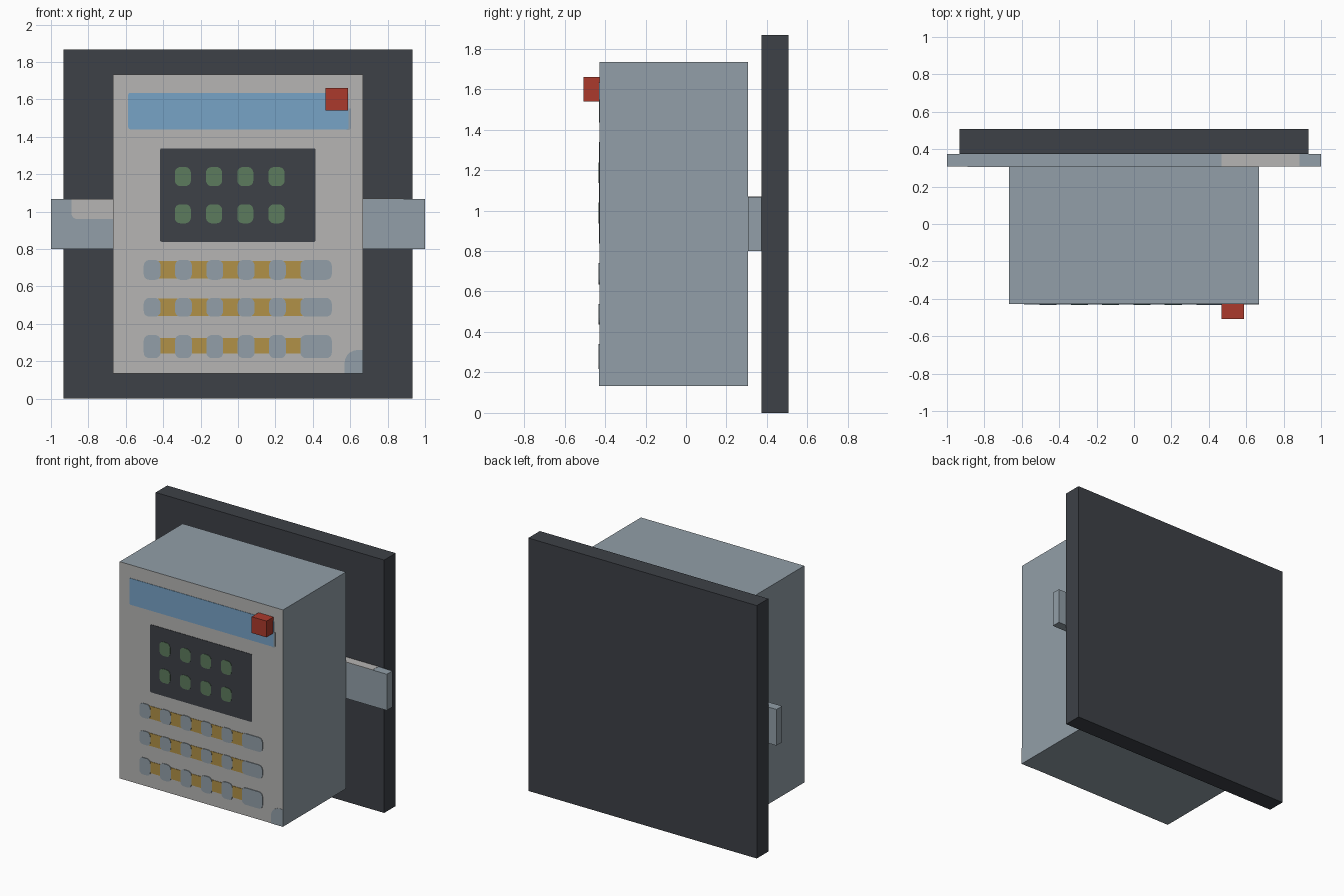
import bpy, bmesh, math

if "Cube" in bpy.data.objects:
    bpy.data.objects.remove(bpy.data.objects["Cube"])


def linear(c):
    return c / 12.92 if c <= 0.04045 else ((c + 0.055) / 1.055) ** 2.4


def material(name, hex_code):
    m = bpy.data.materials.new(name)
    rgb = [linear(int(hex_code[i:i + 2], 16) / 255) for i in (0, 2, 4)]
    m.diffuse_color = (*rgb, 1)
    m.use_nodes = True
    m.node_tree.nodes["Principled BSDF"].inputs["Base Color"].default_value = m.diffuse_color
    return m


charcoal = material("charcoal", "3D4147")
slate = material("slate grey", "929FA8")
pale = material("pale grey", "B6B5B3")
blue = material("display blue", "77A3C6")
green = material("dull green", "5C7B5D")
amber = material("amber", "B19147")
red = material("signal red", "AB3A2C")

FRONT = -0.427  # y of the cabinet front


def finish(name, bm, *mats):
    bmesh.ops.recalc_face_normals(bm, faces=bm.faces)
    mesh = bpy.data.meshes.new(name)
    bm.to_mesh(mesh)
    bm.free()
    for m in mats:
        mesh.materials.append(m)
    ob = bpy.data.objects.new(name, mesh)
    bpy.context.collection.objects.link(ob)
    return ob


def box(name, x, y, z, *mats):
    bm = bmesh.new()
    bmesh.ops.create_cube(bm, size=1)
    for v in bm.verts:
        for i, (lo, hi) in enumerate((x, y, z)):
            v.co[i] = lo if v.co[i] < 0 else hi
    return finish(name, bm, *mats)


def plate(name, x, z, mat, radii=(0, 0, 0, 0), thick=0.003, y=FRONT):
    """Thin front-facing plate; radii run top right, top left, bottom left, bottom right."""
    bm = bmesh.new()
    corners = ((x[1], z[1], -1, -1), (x[0], z[1], 1, -1),
               (x[0], z[0], 1, 1), (x[1], z[0], -1, 1))
    verts = []
    for q, ((cx, cz, sx, sz), r) in enumerate(zip(corners, radii)):
        for k in range(6 if r else 1):
            a = math.radians(90 * q + 18 * k)
            px = cx + sx * r + r * math.cos(a)
            pz = cz + sz * r + r * math.sin(a)
            verts.append(bm.verts.new((px, y, pz)))
    face = bm.faces.new(verts)
    ext = bmesh.ops.extrude_face_region(bm, geom=[face])["geom"]
    for v in ext:
        if isinstance(v, bmesh.types.BMVert):
            v.co.y -= thick
    return finish(name, bm, mat)


# Backboard, mounting strap and cabinet
box("backboard", (-0.933, 0.933), (0.373, 0.507), (0, 1.867), charcoal)
box("mounting_strap", (-1, 1), (0.307, 0.373), (0.8, 1.067), slate)
cabinet = box("cabinet", (-0.667, 0.667), (FRONT, 0.307), (0.133, 1.733), slate, pale)
for f in cabinet.data.polygons:
    f.material_index = 1 if f.normal.y < -0.5 else 0

# Worn patches on the strap
plate("strap_front_patch", (-0.89, -0.66), (0.96, 1.067), pale, (0, 0, 0.03, 0), 0.002, 0.307)
box("strap_top_patch", (0.467, 0.885), (0.307, 0.373), (1.066, 1.069), pale)

# Blue display strip, its worn end and the cabinet corner patch
plate("display_strip", (-0.587, 0.592), (1.44, 1.635), blue, (0.01,) * 4)
plate("strip_worn_end", (0.573, 0.604), (1.435, 1.55), slate, (0, 0, 0.015, 0.015), 0.002)
plate("corner_patch", (0.57, 0.667), (0.133, 0.26), slate, (0, 0.07, 0, 0))

# Dark screen with two rows of indicators
plate("screen", (-0.417, 0.415), (0.838, 1.338), charcoal, (0.01,) * 4)
for row, z in enumerate((0.988, 1.187)):
    for col in range(4):
        x = -0.295 + 0.167 * col
        plate(f"indicator_{row}_{col}", (x - 0.043, x + 0.043), (z - 0.051, z + 0.051),
              green, (0.03,) * 4, 0.006)

# Three key rows: amber keys between slate spacers
for row, (z, half) in enumerate(((0.278, 0.062), (0.488, 0.05), (0.688, 0.053))):
    for col in range(5):
        x = -0.504 + 0.1675 * col
        plate(f"amber_key_{row}_{col}", (x + 0.075, x + 0.18), (z - 0.047 + 0.01 * (row == 0),
              z + 0.047), amber, thick=0.003)
    for col in range(6):
        x = -0.504 + 0.1675 * col
        w = 0.168 if col == 5 else 0.09
        plate(f"spacer_{row}_{col}", (x, x + w), (z - half, z + half),
              slate, (0.03,) * 4, 0.005)

# Red push button
box("push_button", (0.467, 0.588), (-0.507, FRONT), (1.54, 1.66), red)
